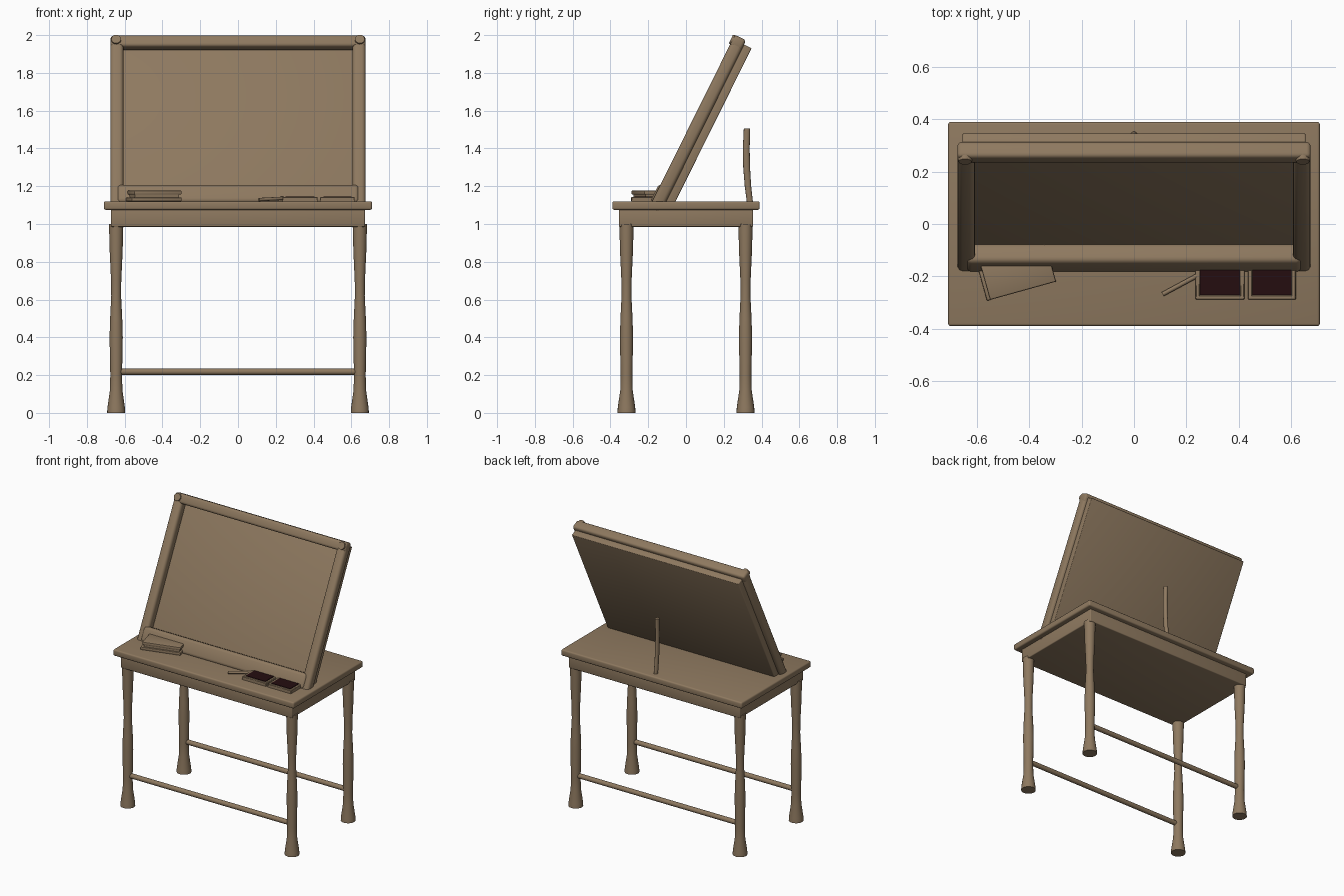
import bpy, bmesh, math
from mathutils import Matrix, Vector

cube = bpy.data.objects.get("Cube")
if cube:
    bpy.data.objects.remove(cube, do_unlink=True)


def material(name, rgb):
    m = bpy.data.materials.new(name)
    m.use_nodes = True
    m.diffuse_color = (*rgb, 1)
    m.node_tree.nodes["Principled BSDF"].inputs["Base Color"].default_value = (*rgb, 1)
    return m


WOOD = material("brown wood", (0.27, 0.19, 0.115))
INK = material("dark red ink", (0.018, 0.004, 0.005))
IDENTITY = Matrix.Identity(4)


def finish(name, bm, matrix=IDENTITY, mat=WOOD):
    bmesh.ops.recalc_face_normals(bm, faces=bm.faces)
    mesh = bpy.data.meshes.new(name)
    bm.to_mesh(mesh)
    bm.free()
    mesh.materials.append(mat)
    ob = bpy.data.objects.new(name, mesh)
    ob.matrix_world = matrix
    bpy.context.collection.objects.link(ob)
    bpy.ops.object.select_all(action="DESELECT")
    ob.select_set(True)
    bpy.context.view_layer.objects.active = ob
    bpy.ops.object.shade_smooth_by_angle(angle=math.radians(40))
    return ob


def box(name, x, y, z, matrix=IDENTITY, bevel=0.0, segments=3, mat=WOOD):
    """Box from (min, max) ranges, with rounded edges."""
    bm = bmesh.new()
    bmesh.ops.create_cube(bm, size=1)
    for v in bm.verts:
        v.co = [r[0] + (c + 0.5) * (r[1] - r[0]) for c, r in zip(v.co, (x, y, z))]
    if bevel:
        bmesh.ops.bevel(bm, geom=bm.edges[:], offset=bevel, segments=segments,
                        profile=0.5, affect="EDGES")
    return finish(name, bm, matrix, mat)


def rod(name, a, b, r1, r2, matrix=IDENTITY, sides=16):
    """Straight round bar between two points."""
    a, b = Vector(a), Vector(b)
    bm = bmesh.new()
    bmesh.ops.create_cone(bm, cap_ends=True, segments=sides, radius1=r1, radius2=r2,
                          depth=(b - a).length)
    turn = (b - a).to_track_quat("Z", "Y").to_matrix().to_4x4()
    bm.transform(Matrix.Translation((a + b) / 2) @ turn)
    return finish(name, bm, matrix)


def sweep(name, rings, matrix=IDENTITY, sides=20):
    """Stack of elliptical rings: (y, z, x radius, y radius)."""
    bm = bmesh.new()
    loops = []
    for y, z, rx, ry in rings:
        angles = [2 * math.pi * i / sides for i in range(sides)]
        loops.append([bm.verts.new((rx * math.cos(a), y + ry * math.sin(a), z)) for a in angles])
    for low, high in zip(loops, loops[1:]):
        for i in range(sides):
            j = (i + 1) % sides
            bm.faces.new((low[i], low[j], high[j], high[i]))
    bm.faces.new(loops[0])
    bm.faces.new(loops[-1])
    return finish(name, bm, matrix)


# Table top and apron
box("table_top", (-0.71, 0.71), (-0.39, 0.39), (1.075, 1.12), bevel=0.01)
box("apron", (-0.672, 0.672), (-0.355, 0.355), (0.985, 1.08), bevel=0.006)

# Turned legs and long stretchers
LEG = [(0, 0.048), (0.03, 0.046), (0.12, 0.033), (0.2, 0.031), (0.4, 0.035), (0.5, 0.032),
       (0.62, 0.026), (0.7, 0.027), (0.85, 0.034), (1.0, 0.038)]
for sy, end in ((-1, "front"), (1, "back")):
    for sx, side in ((-1, "right"), (1, "left")):
        sweep(f"{end}_{side}_leg", [(0, z, r, r) for z, r in LEG],
              Matrix.Translation((sx * 0.645, sy * 0.315, 0)))
    rod(f"{end}_stretcher", (-0.635, sy * 0.315, 0.218), (0.635, sy * 0.315, 0.218), 0.017, 0.017)

# Tilted drawing board with frame, corner knobs and ledge
TILT = Matrix.Translation((0, -0.055, 1.12)) @ Matrix.Rotation(math.radians(-26.4), 4, "X")
box("board_panel", (-0.655, 0.655), (-0.046, 0), (-0.03, 0.905), TILT, 0.005)
box("frame_top_rail", (-0.675, 0.675), (-0.112, -0.045), (0.865, 0.93), TILT, 0.016)
for sx, side in ((-1, "right"), (1, "left")):
    xs = sorted((sx * 0.607, sx * 0.675))
    box(f"frame_{side}_rail", xs, (-0.111, -0.044), (-0.097, 0.925), TILT, 0.02)
    rod(f"{side}_knob", (sx * 0.645, -0.1, 0.9), (sx * 0.645, -0.12, 0.9), 0.029, 0.025, TILT, 20)
box("board_ledge", (-0.64, 0.64), (-0.12, -0.04), (-0.06, 0.045), TILT, 0.02)

# Curved prop standing behind the board
sweep("back_prop", [(0.339, 1.11, 0.013, 0.016), (0.328, 1.2, 0.013, 0.017),
                    (0.321, 1.3, 0.013, 0.018), (0.319, 1.4, 0.013, 0.018),
                    (0.323, 1.505, 0.013, 0.017)], sides=12)

# Closed book lying at an angle
BOOK = Matrix.Translation((-0.55, -0.29, 1.12)) @ Matrix.Rotation(math.radians(15.5), 4, "Z")
box("book_lower_cover", (-0.012, 0.262), (0, 0.15), (0, 0.02), BOOK, 0.004, 2)
box("book_pages", (0.008, 0.25), (0.01, 0.14), (0.015, 0.04), BOOK)
box("book_upper_cover", (0, 0.262), (0, 0.15), (0.035, 0.057), BOOK, 0.006, 2)

# Two open trays filled with ink
for x0, x1, name in ((0.235, 0.422, "inner"), (0.435, 0.618, "outer")):
    y0, y1, rim = -0.289, -0.11, 0.017
    box(f"{name}_tray_base", (x0, x1), (y0, y1), (1.115, 1.128))
    for part, xs, ys in (("front", (x0, x1), (y0, y0 + rim)), ("back", (x0, x1), (y1 - rim, y1)),
                         ("right", (x0, x0 + rim), (y0, y1)), ("left", (x1 - rim, x1), (y0, y1))):
        box(f"{name}_tray_{part}_rim", xs, ys, (1.115, 1.144), bevel=0.003, segments=1)
    box(f"{name}_tray_ink", (x0 + rim, x1 - rim), (y0 + rim, y1 - rim), (1.138, 1.146), mat=INK)

# Pen resting against the tray
rod("pen", (0.11, -0.268, 1.129), (0.24, -0.198, 1.136), 0.009, 0.009, sides=10)
